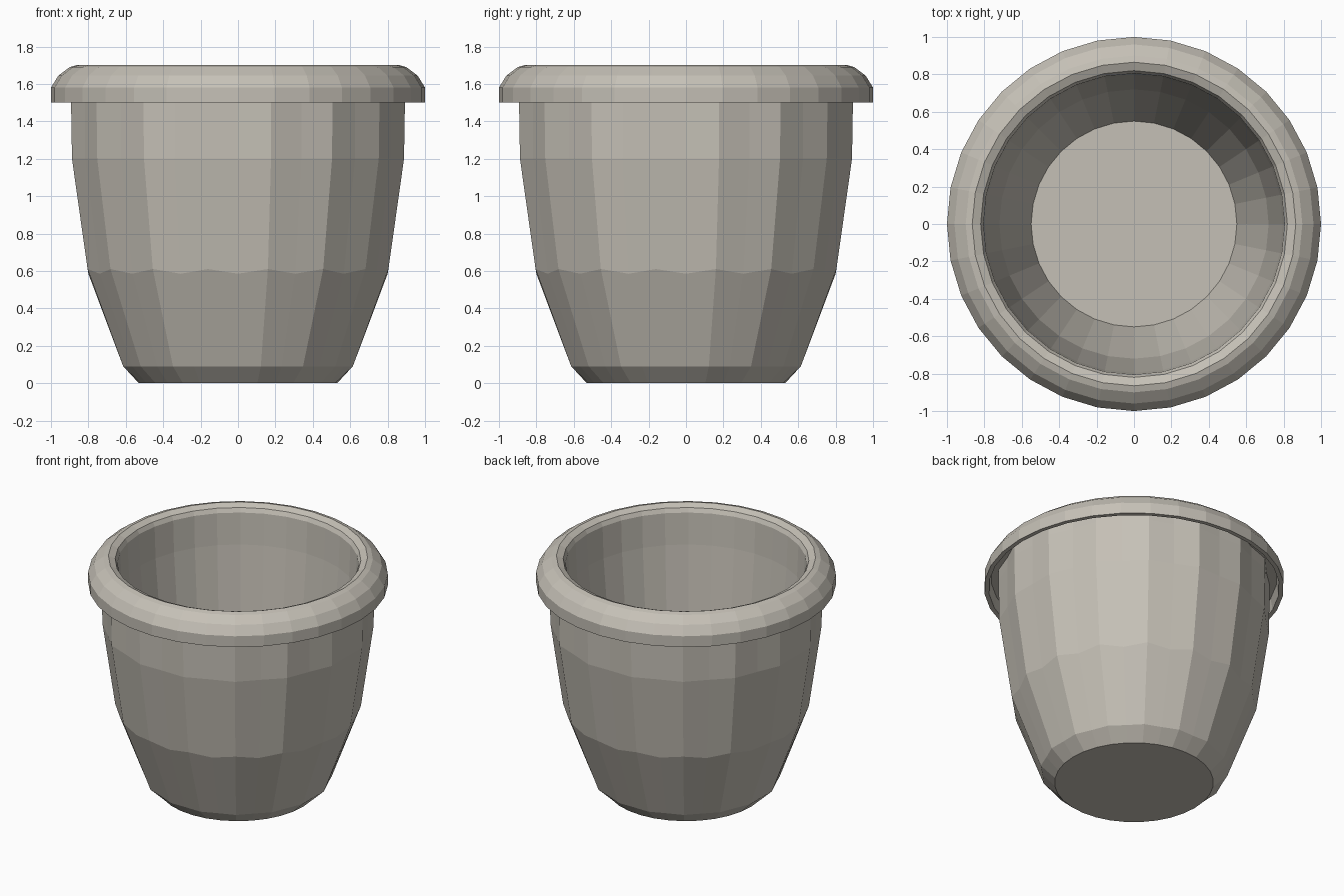
import bpy, math

if "Cube" in bpy.data.objects:
    bpy.data.objects.remove(bpy.data.objects["Cube"])

N = 32  # sides

clay = bpy.data.materials.new("warm_grey_clay")
clay.diffuse_color = (0.56, 0.53, 0.47, 1)
clay.use_nodes = True
clay.node_tree.nodes["Principled BSDF"].inputs["Base Color"].default_value = clay.diffuse_color


def lathe(name, rings, cap_start=False, cap_end=False, closed=False):
    """Each ring is (r, z) or (r_even, z_even, r_odd, z_odd) for fluted rings."""
    verts, faces = [], []
    for ring in rings:
        for i in range(N):
            k = (i % 2) * 2 if len(ring) == 4 else 0
            r, z = ring[k], ring[k + 1]
            a = 2 * math.pi * i / N
            verts.append((r * math.cos(a), r * math.sin(a), z))
    count = len(rings)
    for j in range(count if closed else count - 1):
        b, t = j * N, ((j + 1) % count) * N
        for i in range(N):
            n = (i + 1) % N
            faces.append((b + i, b + n, t + n, t + i))
    if cap_start:
        faces.append(tuple(reversed(range(N))))
    if cap_end:
        faces.append(tuple(range((count - 1) * N, count * N)))
    mesh = bpy.data.meshes.new(name)
    mesh.from_pydata(verts, [], faces)
    mesh.materials.append(clay)
    mesh.update()
    obj = bpy.data.objects.new(name, mesh)
    bpy.context.collection.objects.link(obj)
    return obj


# Whole pot in one profile: base, fluted wall, rolled rim, inner wall, floor
lathe("plant_pot", [
    (0.53, 0.0),
    (0.612, 0.09, 0.626, 0.09),     # base chamfer
    (0.80, 0.585, 0.82, 0.61),      # scalloped waist
    (0.885, 1.20, 0.905, 1.20),     # fluted shoulder
    (0.885, 1.50, 0.91, 1.50),
    (0.885, 1.58, 0.91, 1.58),      # hollow under the rim
    (0.955, 1.58),
    (0.97, 1.50),
    (1.00, 1.50),                   # rim lip
    (1.00, 1.58),
    (0.96, 1.645),
    (0.90, 1.69),
    (0.865, 1.70),
    (0.82, 1.68),
    (0.805, 1.65),                  # inner wall
    (0.795, 1.42),
    (0.72, 0.62),
    (0.55, 0.10),
], cap_start=True, cap_end=True)
